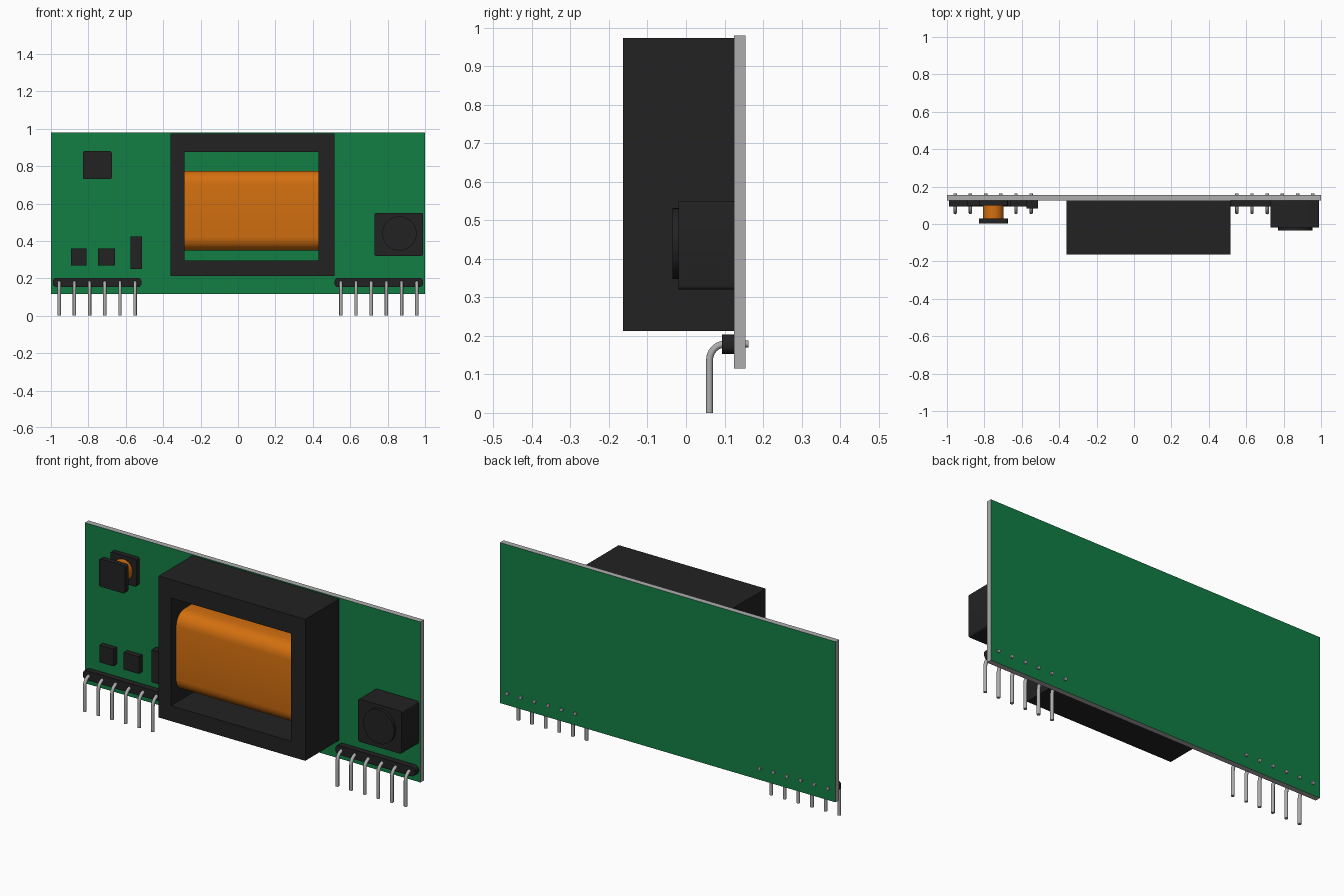
import bpy
import bmesh
import math
from mathutils import Vector

cube = bpy.data.objects.get("Cube")
if cube:
    bpy.data.objects.remove(cube, do_unlink=True)


def material(name, rgb):
    mat = bpy.data.materials.new(name)
    mat.use_nodes = True
    mat.diffuse_color = (*rgb, 1)
    mat.node_tree.nodes["Principled BSDF"].inputs["Base Color"].default_value = (*rgb, 1)
    return mat


GREEN = material("board green", (0.006, 0.21, 0.06))
GREY = material("metal grey", (0.42, 0.42, 0.42))
BLACK = material("component black", (0.016, 0.016, 0.016))
COPPER = material("copper orange", (0.65, 0.16, 0.005))


def finish(name, bm, *mats, smooth=False):
    bmesh.ops.recalc_face_normals(bm, faces=bm.faces)
    mesh = bpy.data.meshes.new(name)
    bm.to_mesh(mesh)
    bm.free()
    obj = bpy.data.objects.new(name, mesh)
    bpy.context.collection.objects.link(obj)
    for mat in mats:
        mesh.materials.append(mat)
    if smooth:
        bpy.ops.object.select_all(action="DESELECT")
        obj.select_set(True)
        bpy.context.view_layer.objects.active = obj
        bpy.ops.object.shade_smooth_by_angle(angle=math.radians(35))
    return obj


def box_mesh(xs, ys, zs, radius=0, axis=1, segments=4):
    """Box between limits, with the edges along one axis rounded."""
    bm = bmesh.new()
    bmesh.ops.create_cube(bm, size=1)
    limits = (xs, ys, zs)
    for v in bm.verts:
        v.co = [lim[0] if c < 0 else lim[1] for c, lim in zip(v.co, limits)]
    if radius:
        edges = [e for e in bm.edges
                 if abs((e.verts[0].co - e.verts[1].co).normalized()[axis]) > 0.9]
        bmesh.ops.bevel(bm, geom=edges, offset=radius, segments=segments,
                        profile=0.5, affect="EDGES")
    return bm


def box(name, mat, xs, ys, zs, radius=0, axis=1, segments=4):
    return finish(name, box_mesh(xs, ys, zs, radius, axis, segments), mat,
                  smooth=radius > 0)


def cylinder(name, mat, x, z, radius, y0, y1):
    bm = bmesh.new()
    bmesh.ops.create_cone(bm, cap_ends=True, segments=32, radius1=radius,
                          radius2=radius, depth=y1 - y0)
    for v in bm.verts:
        v.co = (x + v.co.x, (y0 + y1) / 2 + v.co.z, z + v.co.y)
    return finish(name, bm, mat, smooth=True)


FACE = 0.125  # front of the board

# Circuit board: green faces, grey cut edges
board = box("circuit_board", GREEN, (-1, 1), (FACE, 0.155), (0.115, 0.98))
board.data.materials.append(GREY)
for poly in board.data.polygons:
    poly.material_index = 0 if abs(poly.normal.y) > 0.5 else 1

# Transformer core: rectangular frame open from front to back
bm = box_mesh((-0.36, 0.515), (-0.163, FACE), (0.212, 0.974))
rims = [f for f in bm.faces if abs(f.normal.y) > 0.5]
bmesh.ops.inset_individual(bm, faces=rims, thickness=0.05)
for v in {v for f in rims for v in f.verts}:
    v.co.x = -0.285 if v.co.x < 0 else 0.43
    v.co.z = 0.295 if v.co.z < 0.6 else 0.875
loops = [e for f in rims for e in f.edges]
bmesh.ops.delete(bm, geom=rims, context="FACES_ONLY")
bmesh.ops.bridge_loops(bm, edges=loops)
finish("transformer_core", bm, BLACK)

# Transformer winding
box("transformer_winding", COPPER, (-0.29, 0.435), (-0.12, 0.082), (0.35, 0.775),
    radius=0.07, axis=0, segments=5)

# Small drum inductor
for part, ys in (("front", (0.002, 0.03)), ("back", (0.098, FACE))):
    box("inductor_" + part + "_flange", BLACK, (-0.83, -0.675), ys, (0.73, 0.88), 0.01)
cylinder("inductor_winding", COPPER, -0.752, 0.805, 0.055, 0.03, 0.098)

# Small chips
box("outer_chip", BLACK, (-0.893, -0.81), (0.095, FACE), (0.268, 0.36))
box("inner_chip", BLACK, (-0.748, -0.658), (0.095, FACE), (0.268, 0.36))
box("tall_chip", BLACK, (-0.574, -0.512), (0.084, FACE), (0.25, 0.425))

# Large square inductor with a round cap
box("square_inductor", BLACK, (0.73, 0.99), (-0.02, FACE), (0.32, 0.55), 0.01)
cylinder("square_inductor_cap", BLACK, 0.863, 0.44, 0.092, -0.035, -0.018)


def bent_pin(name, x):
    """Right-angle pin running through the board and down."""
    height, front, bend = 0.179, 0.061, 0.042
    path = [Vector((x, 0.162, height))]
    for i in range(7):
        a = math.pi / 2 * i / 6
        path.append(Vector((x, front + bend - bend * math.sin(a),
                            height - bend + bend * math.cos(a))))
    path.append(Vector((x, front, 0)))
    bm = bmesh.new()
    rings = []
    sides = 12
    for i, p in enumerate(path):
        tangent = (path[min(i + 1, len(path) - 1)] - path[max(i - 1, 0)]).normalized()
        if i == 0 or i == 1:
            tangent = Vector((0, -1, 0))
        elif i >= len(path) - 2:
            tangent = Vector((0, 0, -1))
        side = Vector((1, 0, 0))
        up = tangent.cross(side)
        rings.append([bm.verts.new(p + 0.009 * (math.cos(t) * side + math.sin(t) * up))
                      for t in (2 * math.pi * k / sides for k in range(sides))])
    for a, b in zip(rings, rings[1:]):
        for k in range(sides):
            n = (k + 1) % sides
            bm.faces.new((a[k], a[n], b[n], b[k]))
    bm.faces.new(rings[0])
    bm.faces.new(rings[-1])
    finish(name, bm, GREY, smooth=True)


# Pin headers, one at each lower corner
for label, centre in (("right", -0.753), ("left", 0.753)):
    box(label + "_header", BLACK, (centre - 0.237, centre + 0.237),
        (0.093, FACE), (0.153, 0.203), 0.02)
    for i in range(6):
        bent_pin(f"{label}_pin_{i + 1}", centre + (i - 2.5) * 0.0812)
